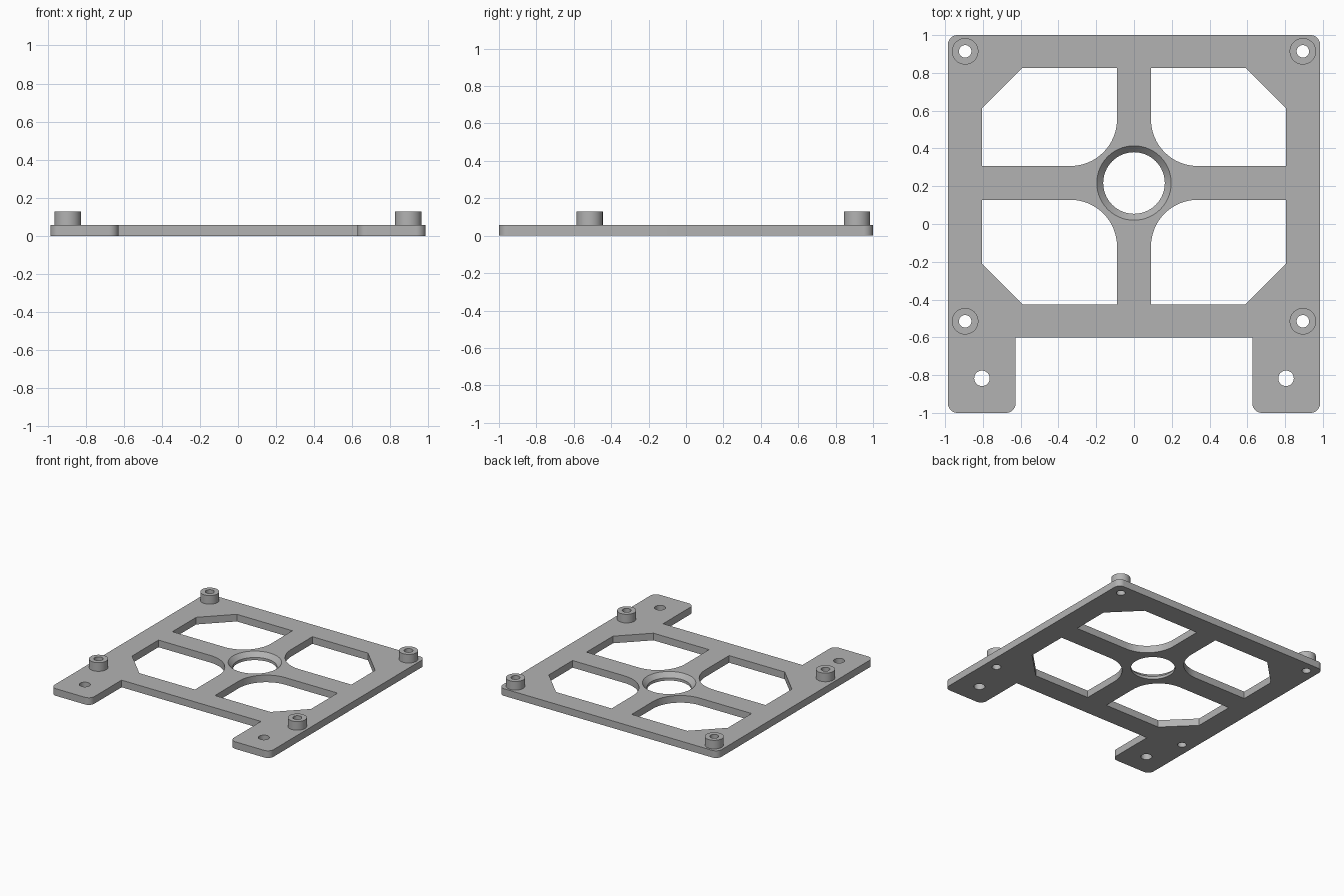
import bpy, bmesh
from math import sin, cos, pi, radians
from mathutils import Vector

if "Cube" in bpy.data.objects:
    bpy.data.objects.remove(bpy.data.objects["Cube"])

THICK = 0.058
BOSS_TOP = 0.128
HUB_Y = 0.217

grey = bpy.data.materials.new("plain_grey")
grey.use_nodes = True
grey.diffuse_color = (0.45, 0.45, 0.45, 1)
grey.node_tree.nodes["Principled BSDF"].inputs["Base Color"].default_value = grey.diffuse_color


def rounded(corners, steps=12):
    """Outline from (x, y, fillet radius) right-angle corners."""
    out = []
    for i, (x, y, r) in enumerate(corners):
        p = Vector((x, y))
        if not r:
            out.append(p)
            continue
        a = (Vector(corners[i - 1][:2]) - p).normalized()
        b = (Vector(corners[(i + 1) % len(corners)][:2]) - p).normalized()
        centre = p + (a + b) * r
        for s in range(steps + 1):
            t = pi / 2 * s / steps
            out.append(centre - b * r * cos(t) - a * r * sin(t))
    return out


def loft(name, rings):
    """Closed solid through a stack of (outline, z) rings."""
    bm = bmesh.new()
    loops = [[bm.verts.new((p[0], p[1], z)) for p in pts] for pts, z in rings]
    n = len(loops[0])
    for low, high in zip(loops, loops[1:]):
        for i in range(n):
            j = (i + 1) % n
            bm.faces.new((low[i], low[j], high[j], high[i]))
    bm.faces.new(loops[0])
    bm.faces.new(loops[-1])
    bmesh.ops.recalc_face_normals(bm, faces=bm.faces)
    mesh = bpy.data.meshes.new(name)
    bm.to_mesh(mesh)
    bm.free()
    mesh.materials.append(grey)
    obj = bpy.data.objects.new(name, mesh)
    bpy.context.collection.objects.link(obj)
    return obj


def circle(x, y, r, n=48):
    return [(x + r * cos(2 * pi * i / n), y + r * sin(2 * pi * i / n)) for i in range(n)]


def combine(target, tool, operation):
    mod = target.modifiers.new(operation, "BOOLEAN")
    mod.object, mod.operation, mod.solver = tool, operation, "EXACT"
    bpy.context.view_layer.objects.active = target
    bpy.ops.object.modifier_apply(modifier=mod.name)
    bpy.data.objects.remove(tool)


def cut(outline):
    combine(plate, loft("cutter", [(outline, -0.1), (outline, 0.3)]), "DIFFERENCE")


# Plate with two feet
half = [(0.627, -0.6, 0), (0.627, -1, 0.05), (0.985, -1, 0.05), (0.985, 1, 0.05)]
outline = rounded(half + [(-x, y, r) for x, y, r in reversed(half)])
plate = loft("mounting_plate", [(outline, 0), (outline, THICK)])

# Four windows: filleted towards the hub, chamfered at the outer corner
for side in (1, -1):
    for inner, outer, chamfer in ((0.307, 0.827, 0.612), (0.128, -0.425, -0.211)):
        cut(rounded([(side * 0.09, inner, 0.247), (side * 0.805, inner, 0),
                     (side * 0.805, chamfer, 0), (side * 0.59, outer, 0),
                     (side * 0.09, outer, 0)], 16))

# Raised bosses with through holes, and foot holes
for side in (1, -1):
    for y in (0.914, -0.515):
        ring = circle(side * 0.894, y, 0.07)
        combine(plate, loft("boss", [(ring, THICK / 2), (ring, BOSS_TOP)]), "UNION")
        cut(circle(side * 0.894, y, 0.033, 32))
    cut(circle(side * 0.805, -0.817, 0.041, 32))

# Countersunk centre hole
rim, bore = circle(0, HUB_Y, 0.197, 64), circle(0, HUB_Y, 0.163, 64)
combine(plate, loft("countersink", [(bore, -0.1), (bore, 0.022), (rim, THICK), (rim, 0.2)]),
        "DIFFERENCE")

bpy.ops.object.select_all(action="DESELECT")
plate.select_set(True)
bpy.context.view_layer.objects.active = plate
bpy.ops.object.shade_smooth_by_angle(angle=radians(30))
